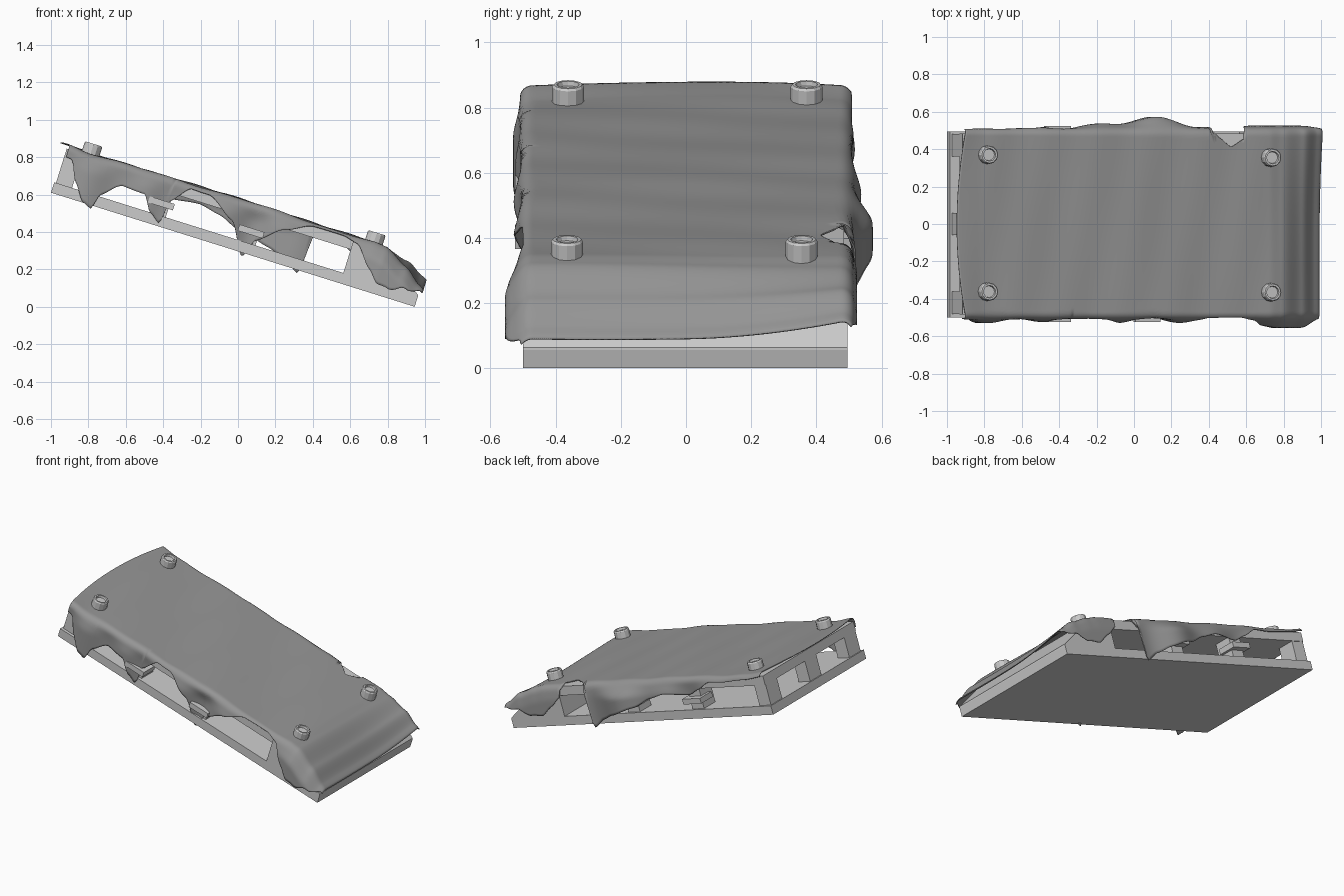
import bpy, bmesh, math
from mathutils import Matrix

if "Cube" in bpy.data.objects:
    bpy.data.objects.remove(bpy.data.objects["Cube"])

# Everything is built in a flat frame (u along slope, y, w up), then tilted
A = math.atan2(0.61, 1.945)
TILT = Matrix.Translation((-1, 0, 0.61)) @ Matrix.Rotation(A, 4, 'Y')


def finish(bm, name):
    bmesh.ops.recalc_face_normals(bm, faces=bm.faces)
    me = bpy.data.meshes.new(name)
    bm.to_mesh(me)
    bm.free()
    ob = bpy.data.objects.new(name, me)
    bpy.context.collection.objects.link(ob)
    me.transform(TILT)
    return ob


def prism(name, profile, y0, y1):
    bm = bmesh.new()
    f = bm.faces.new([bm.verts.new((u, y0, w)) for u, w in profile])
    r = bmesh.ops.extrude_face_region(bm, geom=[f])
    vs = [g for g in r['geom'] if isinstance(g, bmesh.types.BMVert)]
    bmesh.ops.translate(bm, verts=vs, vec=(0, y1 - y0, 0))
    return finish(bm, name)


def box(name, u0, u1, y0, y1, w0, w1):
    return prism(name, [(u0, w0), (u1, w0), (u1, w1), (u0, w1)], y0, y1)


def lerp(table, u):
    # smooth interpolation through (u, value) pairs
    if u <= table[0][0]:
        return table[0][1]
    for (a, va), (b, vb) in zip(table, table[1:]):
        if u <= b:
            t = (u - a) / (b - a)
            t = 0.5 * t + 0.5 * t * t * (3 - 2 * t)
            return va + (vb - va) * t
    return table[-1][1]


# Base, end wedge and deck
box("base_slab", 0, 2.038, -0.5, 0.495, 0, 0.058)
prism("end_wedge", [(1.62, 0.058), (2.038, 0.058), (2.036, 0.066), (1.78, 0.238), (1.72, 0.25), (1.62, 0.25)],
      -0.5, 0.495)
box("deck", 0.01, 1.62, -0.485, 0.485, 0.19, 0.25)

# Spacer blocks in rows, with protruding side tabs
for i, u in enumerate((0.055, 0.58, 1.083)):
    for j, y in enumerate((-0.42, 0, 0.42)):
        box(f"spacer_block_{i}_{j}", u - 0.045, u + 0.045, y - 0.06, y + 0.06, 0.058, 0.19)
    if i:
        for s in (-1, 1):
            ya, yb = sorted((s * 0.40, s * 0.525))
            box(f"side_tab_{i}_{s}", u - 0.07, u + 0.07, ya, yb, 0.105, 0.14)

# Draped cover: top profile and how far it hangs on each side
TOP = [(-0.03, 0.272), (0.1, 0.263), (1.0, 0.27), (1.5, 0.262), (1.73, 0.263),
       (1.8, 0.253), (1.93, 0.19), (2.03, 0.118), (2.06, 0.1)]
FRONT_XZ = [(-0.93, 0.80), (-0.9, 0.68), (-0.85, 0.57), (-0.8, 0.53), (-0.75, 0.6), (-0.62, 0.645),
            (-0.5, 0.6), (-0.47, 0.5), (-0.42, 0.44), (-0.37, 0.56), (-0.25, 0.635), (-0.15, 0.6),
            (-0.03, 0.46), (0.02, 0.265), (0.09, 0.35), (0.25, 0.41), (0.4, 0.435), (0.57, 0.385),
            (0.64, 0.34), (0.7, 0.2), (0.74, 0.12), (0.8, 0.095), (0.9, 0.095), (0.98, 0.085)]
FRONT = []
for x, z in FRONT_XZ:
    u = (x + 1) * math.cos(A) - (z - 0.61) * math.sin(A)
    w = (x + 1) * math.sin(A) + (z - 0.61) * math.cos(A)
    FRONT.append((u, lerp(TOP, u) - w))
FRONT.sort()
BACK = [(0, 0.02), (0.3, 0.03), (0.42, 0.03), (0.52, 0.08), (0.6, 0.11), (0.78, 0.09), (0.9, 0.11),
        (1.02, 0.16), (1.2, 0.2), (1.3, 0.235), (1.385, 0.285), (1.4, 0.24), (1.41, 0.0), (1.44, -0.03),
        (1.51, -0.08), (1.58, -0.04), (1.6, 0.07), (1.68, 0.13), (1.76, 0.18), (1.85, 0.16), (1.95, 0.09), (2.06, 0.02)]

NU, NS, R, HALF = 180, 36, 0.035, 0.508
FLAT, ARC = HALF - R, R * math.pi / 2
bm = bmesh.new()
grid = []
for i in range(NU + 1):
    row = []
    t = i / NU
    for j in range(-NS, NS + 1):
        side = 1 if j > 0 else -1
        k = abs(j) / NS
        ub = -0.03 + 2.085 * t
        d = lerp(BACK if side > 0 else FRONT, ub)
        # half the points on the top, half on the shoulder and flap
        inner = FLAT - 0.07
        reach = 0.07 + max(ARC + d - R, -0.07 + d * 0.3)
        s = k * 2 * inner if k < 0.5 else inner + (k - 0.5) * 2 * reach
        if s <= FLAT:
            y, drop = s, 0
        elif s <= FLAT + ARC:
            a = (s - FLAT) / R
            y, drop = FLAT + R * math.sin(a), R * (1 - math.cos(a))
        else:
            y, drop = HALF, R + s - FLAT - ARC
        # folds swell outward along the flap
        f = min(drop / 0.1, 1)
        f = f * f * (3 - 2 * f)
        fold = 0.008 + 0.012 * math.sin(ub * 17 + side)
        if side > 0:
            fold += 0.045 * math.exp(-((ub - 1.08) / 0.22) ** 2)
        else:
            fold -= 0.02 * sum(math.exp(-((ub - c) / 0.08) ** 2) for c in (0.58, 1.083))
        if ub > 1.6:
            fold = 0.015 + 0.03 * max(0, -side) * min((ub - 1.6) / 0.2, 1)
        y = (y + f * fold) * side
        u = ub + max(0, 1 - t * 6) * 0.05 * min(abs(y) / 0.5, 1) ** 2
        w = lerp(TOP, ub) - drop
        w += 0.003 * math.sin(ub * 9 + y * 5) + 0.002 * math.sin(ub * 21 - y * 4)
        if ub > 1.8:
            w += (ub - 1.8) / 0.25 * (0.2 * max(y, 0) ** 2 + 0.008 * y)
        row.append(bm.verts.new((u, y, w)))
    grid.append(row)
for ra, rb in zip(grid, grid[1:]):
    for j in range(2 * NS):
        bm.faces.new((ra[j], rb[j], rb[j + 1], ra[j + 1]))
for f in bm.faces:
    f.smooth = True
cover = finish(bm, "draped_cover")
mod = cover.modifiers.new("thickness", 'SOLIDIFY')
mod.thickness = 0.005
mod.offset = 0
dark = bpy.data.materials.new("dark_cloth")
dark.diffuse_color = (0.3, 0.3, 0.3, 1)
dark.use_nodes = True
dark.node_tree.nodes["Principled BSDF"].inputs["Base Color"].default_value = dark.diffuse_color
cover.data.materials.append(dark)

# Ring nuts with recessed centres
for n, (u, y) in enumerate(((0.14, -0.362), (0.14, 0.37), (1.727, -0.365), (1.727, 0.355))):
    bm = bmesh.new()
    rings = [[bm.verts.new((u + r * math.cos(q), y + r * math.sin(q), w))
              for q in (math.tau * i / 12 for i in range(12))]
             for r, w in ((0.049, 0.25), (0.049, 0.31), (0.044, 0.317), (0.034, 0.317), (0.031, 0.303))]
    for ra, rb in zip(rings, rings[1:]):
        for i in range(12):
            m = (i + 1) % 12
            bm.faces.new((ra[i], ra[m], rb[m], rb[i]))
    bm.faces.new(rings[0])
    bm.faces.new(rings[-1])
    finish(bm, f"ring_nut_{n}")
